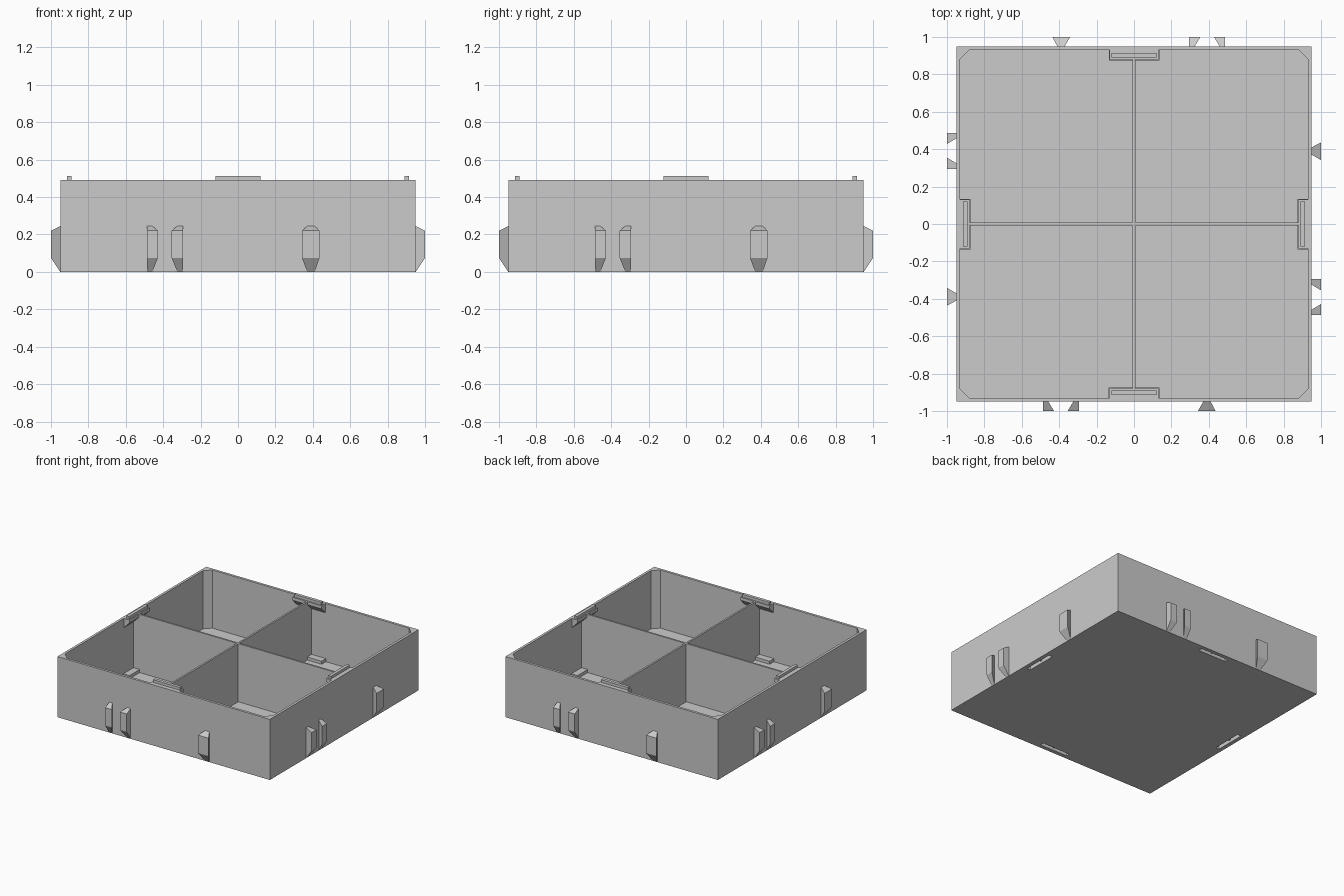
import bpy, bmesh
from math import pi
from mathutils import Matrix

cube = bpy.data.objects.get("Cube")
if cube:
    bpy.data.objects.remove(cube, do_unlink=True)

grey = bpy.data.materials.new("plain grey")
grey.use_nodes = True
grey.diffuse_color = (0.6, 0.6, 0.6, 1)
grey.node_tree.nodes["Principled BSDF"].inputs["Base Color"].default_value = (0.6, 0.6, 0.6, 1)

OUT, IN, TOP, FLOOR = 0.95, 0.93, 0.49, 0.02
SIDES = ["front", "left", "back", "right"]


def loft(name, start, end, turn=0, cutter=False):
    """Solid between two matching loops, turned in quarter steps about z."""
    bm = bmesh.new()
    a = [bm.verts.new(p) for p in start]
    b = [bm.verts.new(p) for p in end]
    bm.faces.new(a)
    bm.faces.new(b)
    for i in range(len(a)):
        j = (i + 1) % len(a)
        bm.faces.new((a[i], a[j], b[j], b[i]))
    bmesh.ops.rotate(bm, verts=bm.verts, matrix=Matrix.Rotation(turn * pi / 2, 3, "Z"))
    bmesh.ops.recalc_face_normals(bm, faces=bm.faces)
    mesh = bpy.data.meshes.new(name)
    bm.to_mesh(mesh)
    bm.free()
    mesh.materials.append(grey)
    ob = bpy.data.objects.new(name, mesh)
    bpy.context.collection.objects.link(ob)
    if cutter:
        ob.hide_render = True
        ob.display_type = "WIRE"
        ob.hide_set(True)
    return ob


def box(name, x0, x1, y0, y1, z0, z1, turn=0, cutter=False):
    loop = [(x0, y0), (x1, y0), (x1, y1), (x0, y1)]
    return loft(name, [(x, y, z0) for x, y in loop], [(x, y, z1) for x, y in loop], turn, cutter)


def cut(ob, tool):
    mod = ob.modifiers.new(tool.name, "BOOLEAN")
    mod.operation = "DIFFERENCE"
    mod.solver = "EXACT"
    mod.object = tool


def clip(name, wall, face, turn):
    """Dovetail clip: x range at the wall and at the outer face."""
    def rect(xs, y, z0, z1):
        return [(xs[0], y, z0), (xs[1], y, z0), (xs[1], y, z1), (xs[0], y, z1)]
    loft(name, rect(wall, -OUT, 0, 0.245), rect(face, -1, 0.075, 0.22), turn)


# Tray shell with an inner cavity whose corners are chamfered
shell = box("tray_shell", -OUT, OUT, -OUT, OUT, 0, TOP)
c = IN - 0.05
ring = [(c, -IN), (IN, -c), (IN, c), (c, IN), (-c, IN), (-IN, c), (-IN, -c), (-c, -IN)]
cavity = loft("cavity_cutter", [(x, y, FLOOR) for x, y in ring],
              [(x, y, TOP + 0.1) for x, y in ring], cutter=True)
cut(shell, cavity)

# Crossed dividers
for turn, name in enumerate(["divider_across", "divider_lengthwise"]):
    box(name, -IN, IN, -0.007, 0.007, FLOOR, TOP, turn)

# Stacking tabs, slots and side clips, repeated on each side
for turn, side in enumerate(SIDES):
    # Rim bracket with sloping underside, and stacking tab
    profile = [(-IN, TOP), (-0.88, TOP), (-0.88, 0.465), (-IN, 0.415)]
    loft(side + "_rim_bracket", [(-0.13, y, z) for y, z in profile],
         [(0.13, y, z) for y, z in profile], turn)
    box(side + "_stacking_tab", -0.12, 0.12, -0.915, -0.89, TOP - 0.01, 0.512, turn)

    # Slot in the underside and its raised housing on the floor
    slot = box(side + "_slot_cutter", -0.125, 0.125, -0.918, -0.887, -0.05, 0.03, turn, True)
    housing = box(side + "_slot_housing", -0.135, 0.135, -IN, -0.875, FLOOR, 0.045, turn)
    cut(shell, slot)
    cut(housing, slot)

    # Flared single clip and the pair of clips that receives one
    clip(side + "_single_clip", (0.37, 0.41), (0.342, 0.436), turn)
    clip(side + "_pair_clip_a", (-0.487, -0.458), (-0.487, -0.428), turn)
    clip(side + "_pair_clip_b", (-0.325, -0.295), (-0.355, -0.295), turn)
